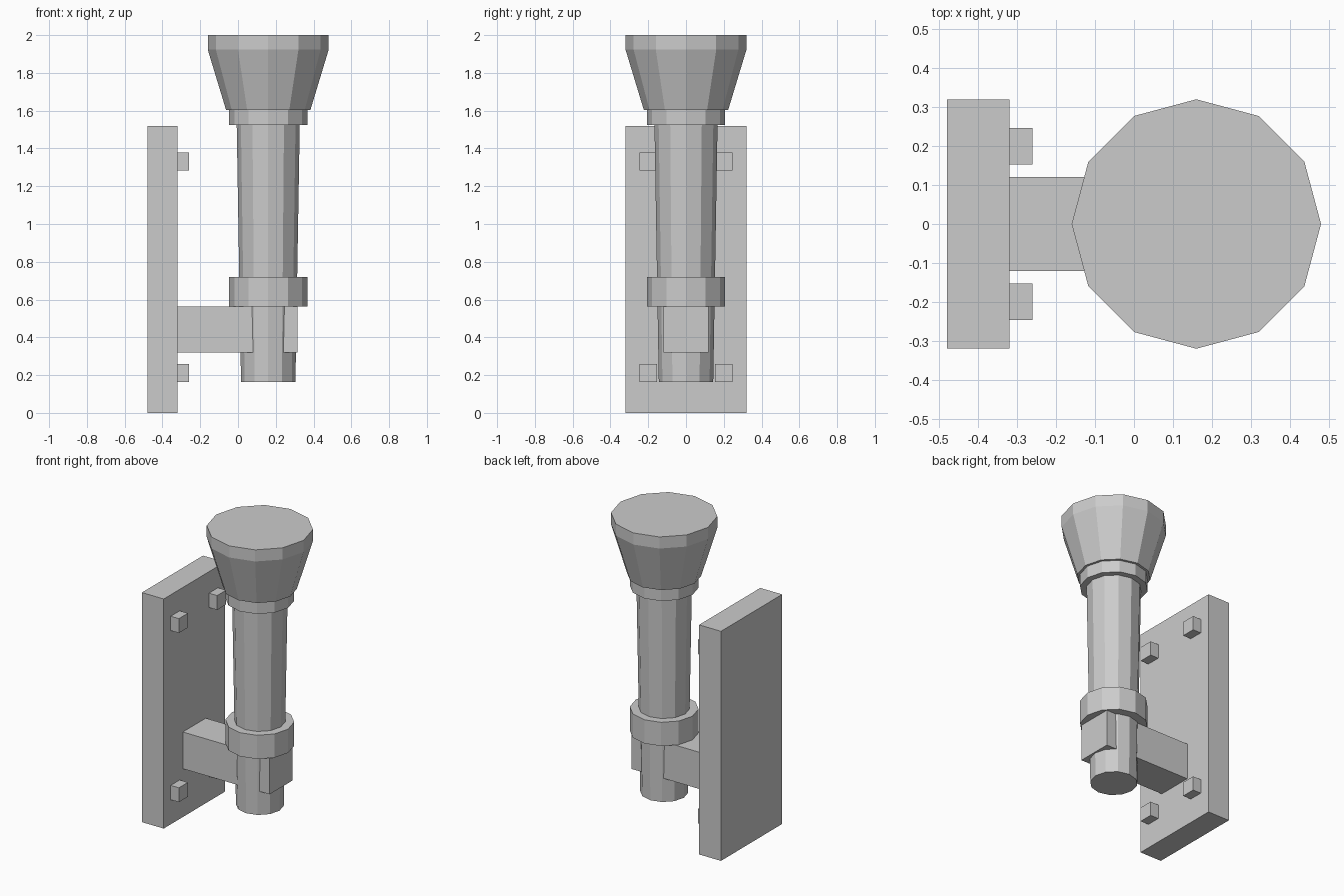
import bpy, bmesh, math

cube = bpy.data.objects.get("Cube")
if cube:
    bpy.data.objects.remove(cube, do_unlink=True)

# Single plain grey material
grey = bpy.data.materials.new("plain grey")
grey.use_nodes = True
colour = (0.6, 0.6, 0.6, 1)
grey.diffuse_color = colour
grey.node_tree.nodes["Principled BSDF"].inputs["Base Color"].default_value = colour

AXIS_X = 0.16
SIDES = 12


def finish(name, bm):
    bmesh.ops.recalc_face_normals(bm, faces=bm.faces)
    mesh = bpy.data.meshes.new(name)
    bm.to_mesh(mesh)
    bm.free()
    mesh.materials.append(grey)
    obj = bpy.data.objects.new(name, mesh)
    bpy.context.scene.collection.objects.link(obj)
    return obj


def box(name, low, high):
    bm = bmesh.new()
    bmesh.ops.create_cube(bm, size=1)
    for v in bm.verts:
        v.co = [a + (b - a) * (c + 0.5) for a, b, c in zip(low, high, v.co)]
    return finish(name, bm)


def turned(name, profile):
    """Closed twelve-sided solid from (radius, height) pairs."""
    bm = bmesh.new()
    rings = []
    for r, z in profile:
        rings.append([bm.verts.new((AXIS_X + r * math.cos(math.tau * i / SIDES),
                                    r * math.sin(math.tau * i / SIDES), z))
                      for i in range(SIDES)])
    for a, b in zip(rings, rings[1:]):
        for i in range(SIDES):
            j = (i + 1) % SIDES
            bm.faces.new((a[i], a[j], b[j], b[i]))
    bm.faces.new(rings[0])
    bm.faces.new(rings[-1])
    return finish(name, bm)


# Wall plate and the arm holding the torch
box("wall_plate", (-0.48, -0.32, 0), (-0.32, 0.32, 1.52))
box("support_arm", (-0.32, -0.12, 0.32), (0.315, 0.12, 0.563))

# Four square bolts on the plate
for level, z in (("lower", 0.163), ("upper", 1.283)):
    for side, y in (("front", -0.2), ("back", 0.2)):
        box(f"{level}_{side}_bolt", (-0.32, y - 0.047, z), (-0.26, y + 0.047, z + 0.095))

# Tapered handle, two collars and flared head
turned("handle", [(0.144, 0.163), (0.167, 1.53)])
turned("lower_collar", [(0.207, 0.563), (0.207, 0.72)])
turned("upper_collar", [(0.207, 1.523), (0.207, 1.605)])
turned("flared_head", [(0.223, 1.603), (0.32, 1.923), (0.32, 2.0)])
